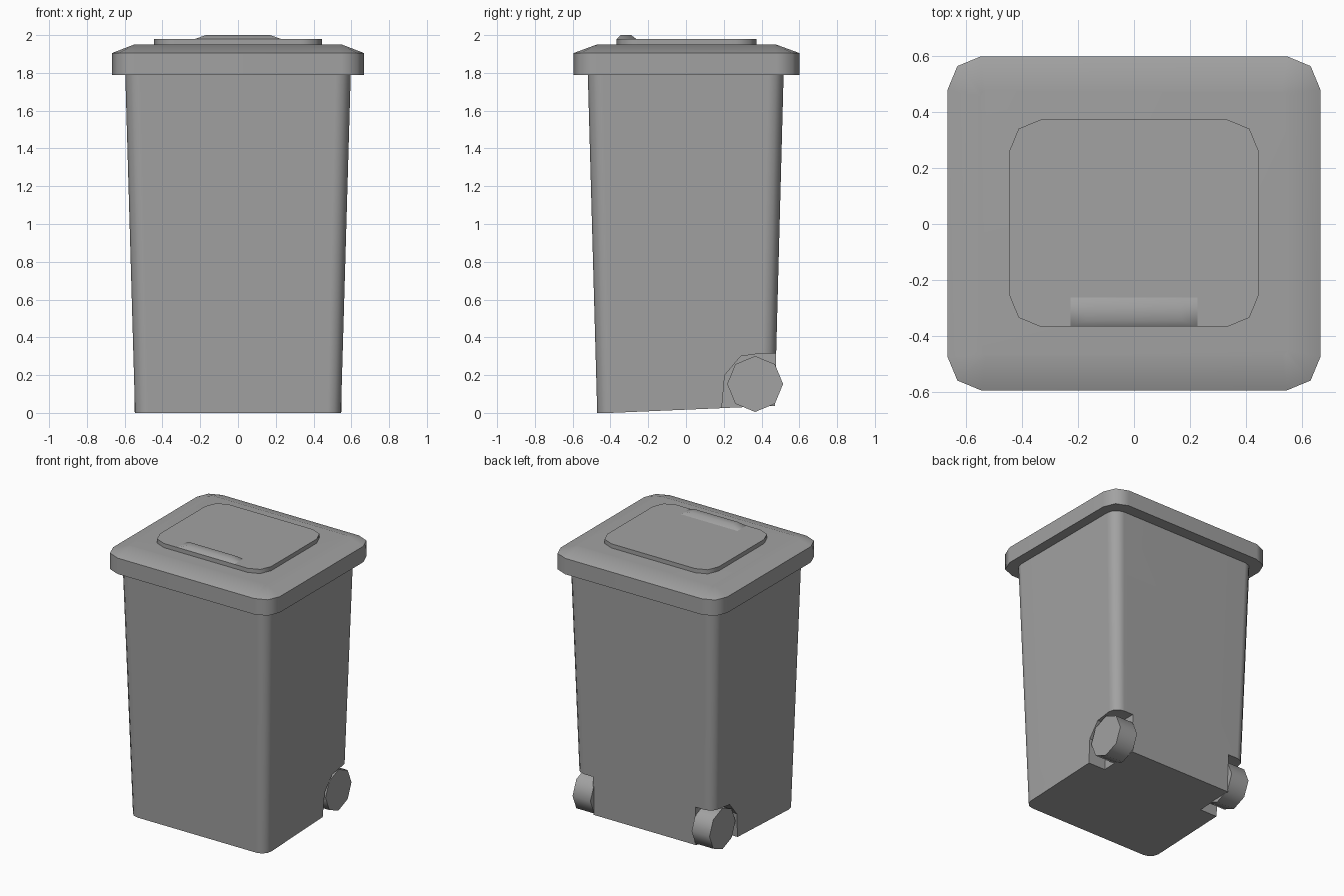
import bpy
import bmesh
import math

if "Cube" in bpy.data.objects:
    bpy.data.objects.remove(bpy.data.objects["Cube"])

grey = bpy.data.materials.new("bin grey")
grey.diffuse_color = (0.36, 0.36, 0.36, 1)
grey.use_nodes = True
grey.node_tree.nodes["Principled BSDF"].inputs["Base Color"].default_value = grey.diffuse_color


def loft(name, rings):
    """Closed solid through rings of equal point count."""
    bm = bmesh.new()
    loops = [[bm.verts.new(p) for p in ring] for ring in rings]
    n = len(loops[0])
    for low, high in zip(loops, loops[1:]):
        for i in range(n):
            j = (i + 1) % n
            bm.faces.new((low[i], low[j], high[j], high[i]))
    bm.faces.new(loops[0][::-1])
    bm.faces.new(loops[-1])
    bmesh.ops.recalc_face_normals(bm, faces=bm.faces[:])
    mesh = bpy.data.meshes.new(name)
    bm.to_mesh(mesh)
    bm.free()
    mesh.materials.append(grey)
    obj = bpy.data.objects.new(name, mesh)
    bpy.context.collection.objects.link(obj)
    return obj


def rounded(x, y0, y1, z, rx, ry, steps=2):
    """Rectangle with rounded corners, counter-clockwise from above."""
    pts = []
    for k, (sx, sy) in enumerate([(1, 1), (-1, 1), (-1, -1), (1, -1)]):
        cx = sx * (x - rx)
        cy = y1 - ry if sy > 0 else y0 + ry
        for i in range(steps + 1):
            a = math.pi / 2 * (k + i / steps)
            pts.append((cx + rx * math.cos(a), cy + ry * math.sin(a), z))
    return pts


def smooth(obj, angle=50):
    bpy.ops.object.select_all(action='DESELECT')
    obj.select_set(True)
    bpy.context.view_layer.objects.active = obj
    bpy.ops.object.shade_smooth_by_angle(angle=math.radians(angle))
    mod = obj.modifiers.new("flat_face_normals", 'WEIGHTED_NORMAL')
    mod.keep_sharp = True


# Tapered body, its floor rising slightly toward the back
floor = [(x, y, max(0, 0.037 * (y + 0.4) / 0.87))
         for x, y, z in rounded(0.545, -0.47, 0.47, 0, 0.07, 0.07, 3)]
body = loft("body", [floor, rounded(0.597, -0.52, 0.517, 1.80, 0.08, 0.08, 3)])

# Wheel wells cut from the rear lower corners
well = [(0.19, -0.1), (0.19, 0.03), (0.205, 0.2), (0.29, 0.3),
        (0.40, 0.315), (0.7, 0.315), (0.7, -0.1)]
for side, s in (("right", 1), ("left", -1)):
    cutter = loft(side + "_well_cutter",
                  [[(s * x, y, z) for y, z in well] for x in (0.41, 0.8)])
    cutter.hide_render = True
    cutter.hide_viewport = True
    cut = body.modifiers.new(side + "_wheel_well", 'BOOLEAN')
    cut.object = cutter
    cut.operation = 'DIFFERENCE'
    cut.solver = 'EXACT'

    # Eight-sided wheel against the inner wall of the well
    circle = [(0.366 + 0.148 * math.cos(i * math.pi / 4),
               0.153 + 0.148 * math.sin(i * math.pi / 4)) for i in range(8)]
    wheel = loft(side + "_wheel",
                 [[(s * x, y, z) for y, z in circle] for x in (0.405, 0.548)])
    smooth(wheel)

# Bake the wells so the sharp edges are found on the cut shape
bpy.context.view_layer.update()
cut_mesh = bpy.data.meshes.new_from_object(
    body.evaluated_get(bpy.context.evaluated_depsgraph_get()))
body.modifiers.clear()
body.data = cut_mesh
smooth(body, 35)

# Lid with upright rim and shallow sloped border
lid = loft("lid", [
    rounded(0.667, -0.595, 0.60, 1.79, 0.12, 0.12),
    rounded(0.667, -0.595, 0.60, 1.905, 0.12, 0.12),
    rounded(0.55, -0.472, 0.477, 1.95, 0.02, 0.02)])
smooth(lid)

# Raised panel on the lid
panel = loft("lid_panel", [
    rounded(0.445, -0.367, 0.373, z, 0.11, 0.11) for z in (1.945, 1.98)])
smooth(panel)

# Low grip along the front of the panel
grip = loft("lid_grip", [
    [(-x, y0, z), (x, y0, z), (x, y1, z), (-x, y1, z)]
    for x, y0, y1, z in ((0.23, -0.366, -0.262, 1.979),
                         (0.17, -0.345, -0.29, 2.0))])
smooth(grip)
